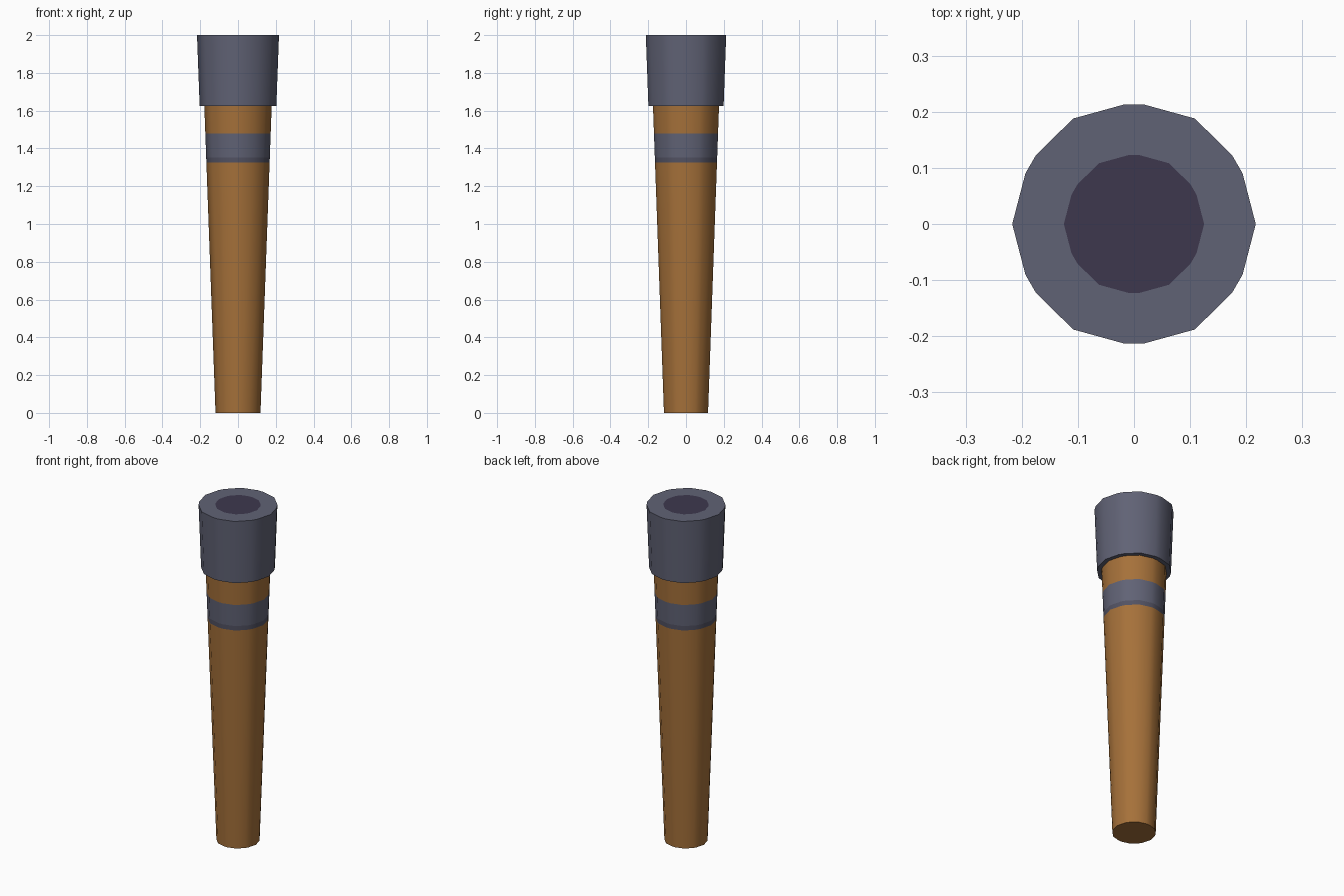
import bpy, bmesh
from math import cos, sin, radians

if "Cube" in bpy.data.objects:
    bpy.data.objects.remove(bpy.data.objects["Cube"])


def material(name, rgb):
    m = bpy.data.materials.new(name)
    m.diffuse_color = (*rgb, 1)
    m.use_nodes = True
    m.node_tree.nodes["Principled BSDF"].inputs["Base Color"].default_value = m.diffuse_color
    return m


wood = material("wood", (0.38, 0.165, 0.042))
metal = material("grey_metal", (0.118, 0.123, 0.178))
metal_dark = material("dark_grey_metal", (0.085, 0.085, 0.125))
dark = material("dark_centre", (0.047, 0.039, 0.076))


def ring(bm, r, z):
    # twelve-sided outline with every other corner cut: 18 points
    pts = []
    for k in range(6):
        for off, s in ((-25, 0.984), (0, 1.0), (25, 0.984)):
            a = radians(60 * k + off)
            pts.append(bm.verts.new((r * s * cos(a), r * s * sin(a), z)))
    return pts


def lathe(name, profile, mat, close_start=False, close_end=False):
    # skin the outline through (radius, height) pairs
    bm = bmesh.new()
    rings = [ring(bm, r, z) for r, z in profile]
    for a, b in zip(rings, rings[1:]):
        for i in range(len(a)):
            j = (i + 1) % len(a)
            bm.faces.new((a[i], a[j], b[j], b[i]))
    if close_start:
        bm.faces.new(rings[0][::-1])
    if close_end:
        bm.faces.new(rings[-1])
    me = bpy.data.meshes.new(name)
    bm.to_mesh(me)
    bm.free()
    me.materials.append(mat)
    ob = bpy.data.objects.new(name, me)
    bpy.context.collection.objects.link(ob)
    bpy.context.view_layer.objects.active = ob
    ob.select_set(True)
    bpy.ops.object.shade_smooth_by_angle(angle=radians(40))
    ob.select_set(False)
    return ob


def shaft_r(z):
    return 0.119 + 0.0365 * z


def shaft_part(name, z0, z1, mat, **kw):
    return lathe(name, [(shaft_r(z0), z0), (shaft_r(z1), z1)], mat, **kw)


# Tapered wooden shaft with a flush grey band
shaft_part("lower_shaft", 0, 1.325, wood, close_start=True)
shaft_part("band_edge", 1.325, 1.352, metal_dark)
shaft_part("band", 1.352, 1.48, metal)
shaft_part("upper_shaft", 1.48, 1.625, wood)

# Flared head: underside lip, wall and flat top rim
lathe("head", [(shaft_r(1.625), 1.625), (0.203, 1.625), (0.217, 2.0), (0.125, 2.0)], metal)

# Dark disc set flush in the top
lathe("top_disc", [(0.125, 2.0), (0.06, 2.0)], dark, close_end=True)
